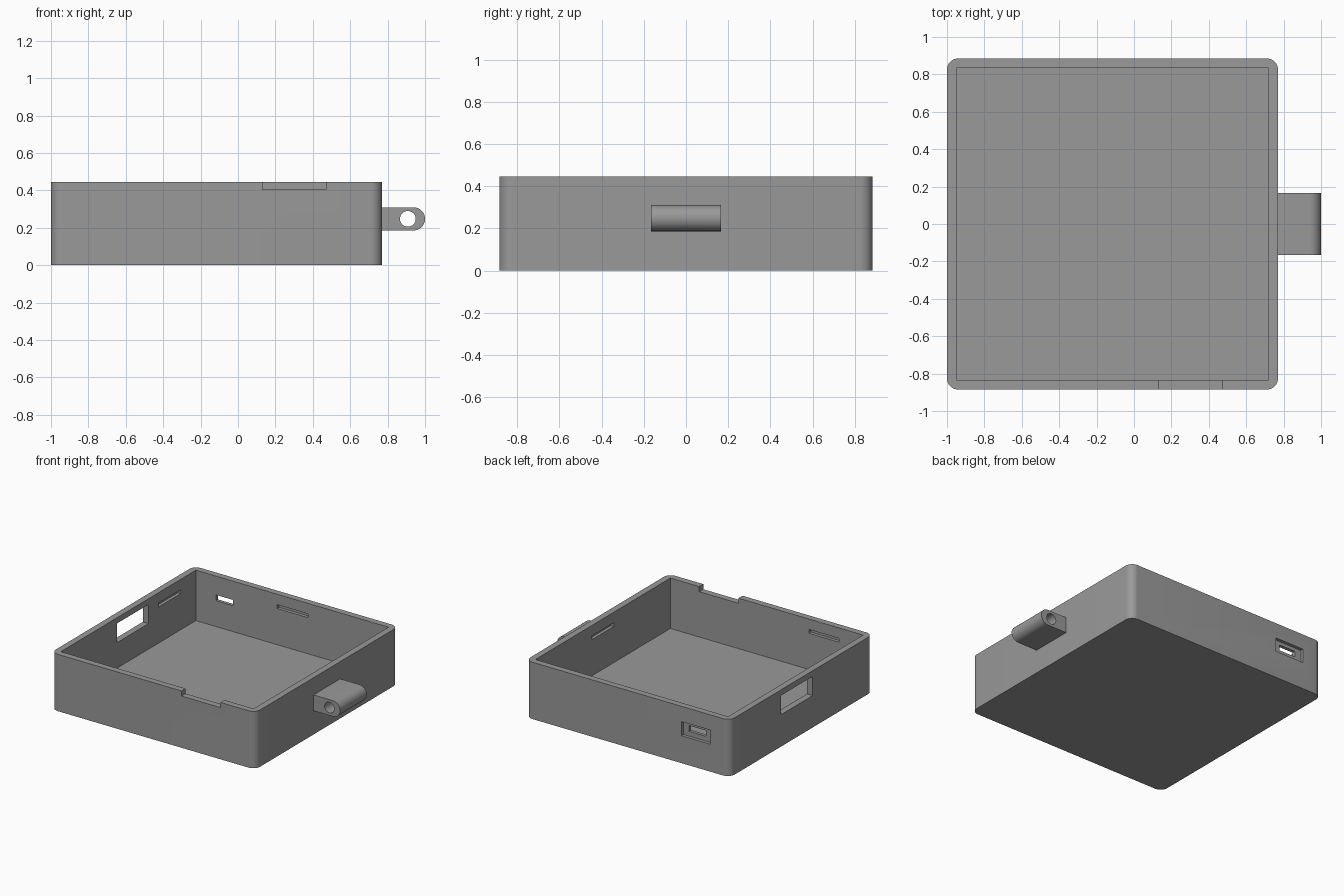
import bpy, bmesh, math

if "Cube" in bpy.data.objects:
    bpy.data.objects.remove(bpy.data.objects["Cube"])

grey = bpy.data.materials.new("mid grey")
grey.diffuse_color = (0.32, 0.32, 0.32, 1)
grey.use_nodes = True
grey.node_tree.nodes["Principled BSDF"].inputs["Base Color"].default_value = grey.diffuse_color

X0, X1, Y, H = -1.0, 0.77, 0.885, 0.445   # outer box limits
WALL, FLOOR, R = 0.05, 0.05, 0.06
IX0, IX1, IY = X0 + WALL, X1 - WALL, Y - WALL


def prism(name, points, offset):
    """Closed solid from a planar outline swept along an offset vector."""
    bm = bmesh.new()
    face = bm.faces.new([bm.verts.new(p) for p in points])
    ext = bmesh.ops.extrude_face_region(bm, geom=[face])["geom"]
    bmesh.ops.translate(bm, vec=offset,
                        verts=[v for v in ext if isinstance(v, bmesh.types.BMVert)])
    bmesh.ops.recalc_face_normals(bm, faces=bm.faces)
    mesh = bpy.data.meshes.new(name)
    bm.to_mesh(mesh)
    bm.free()
    mesh.materials.append(grey)
    ob = bpy.data.objects.new(name, mesh)
    bpy.context.collection.objects.link(ob)
    return ob


def block(name, x0, x1, y0, y1, z0, z1):
    return prism(name, [(x0, y0, z0), (x1, y0, z0), (x1, y1, z0), (x0, y1, z0)],
                 (0, 0, z1 - z0))


def arc(cx, cy, r, a0, a1, n):
    return [(cx + r * math.cos(math.radians(a0 + (a1 - a0) * i / n)),
             cy + r * math.sin(math.radians(a0 + (a1 - a0) * i / n))) for i in range(n + 1)]


def cut(target, cutter):
    bpy.context.view_layer.objects.active = target
    mod = target.modifiers.new("cut", "BOOLEAN")
    mod.operation, mod.solver, mod.object = "DIFFERENCE", "EXACT", cutter
    bpy.ops.object.modifier_apply(modifier=mod.name)
    bpy.data.objects.remove(cutter)


def smooth(ob):
    bpy.ops.object.select_all(action="DESELECT")
    ob.select_set(True)
    bpy.context.view_layer.objects.active = ob
    bpy.ops.object.shade_smooth_by_angle(angle=math.radians(30))


# Open tray with rounded vertical corners
outline = []
for cx, cy, a in ((X1 - R, Y - R, 0), (X0 + R, Y - R, 90),
                  (X0 + R, -Y + R, 180), (X1 - R, -Y + R, 270)):
    outline += arc(cx, cy, R, a, a + 90, 10)
tray = prism("tray", [(x, y, 0) for x, y in outline], (0, 0, H))

D = 0.025          # depth of latch grooves and port recess
G0, G1 = 0.333, 0.363   # groove heights
openings = [
    ("cavity", IX0, IX1, -IY, IY, FLOOR, H + 0.1),
    ("front_notch", 0.13, 0.47, -Y - 0.1, -IY + 0.02, 0.405, H + 0.1),
    ("left_window", X0 - 0.1, IX0 + 0.1, -0.14, 0.25, 0.25, 0.40),
    ("port_recess", -0.83, -0.58, Y - D, Y + 0.1, 0.215, 0.325),
    ("port_slot", -0.775, -0.63, IY - 0.1, Y + 0.1, 0.253, 0.298),
    # latch grooves on the inner walls
    ("left_groove", IX0 - D, IX0 + 0.02, 0.375, 0.645, G0, G1),
    ("right_groove", IX1 - 0.02, IX1 + D, -0.135, 0.135, G0, G1),
    ("back_groove", -0.245, 0.02, IY - 0.02, IY + D, G0, G1),
    ("front_groove", -0.74, -0.48, -IY - D, -IY + 0.02, G0, G1),
]
for spec in openings:
    cut(tray, block(*spec))
smooth(tray)

# Hinge lug on the right side with a through hole
ZC, LR, LY = 0.248, 0.062, 0.165
profile = [(X1, ZC - LR)] + arc(1 - LR, ZC, LR, -90, 90, 24) + [(X1, ZC + LR)]
lug = prism("hinge_lug", [(x, -LY, z) for x, z in profile], (0, 2 * LY, 0))
hole = arc(0.908, ZC, 0.042, 0, 360, 32)[:-1]
cut(lug, prism("pin_hole", [(x, -0.3, z) for x, z in hole], (0, 0.6, 0)))
smooth(lug)
